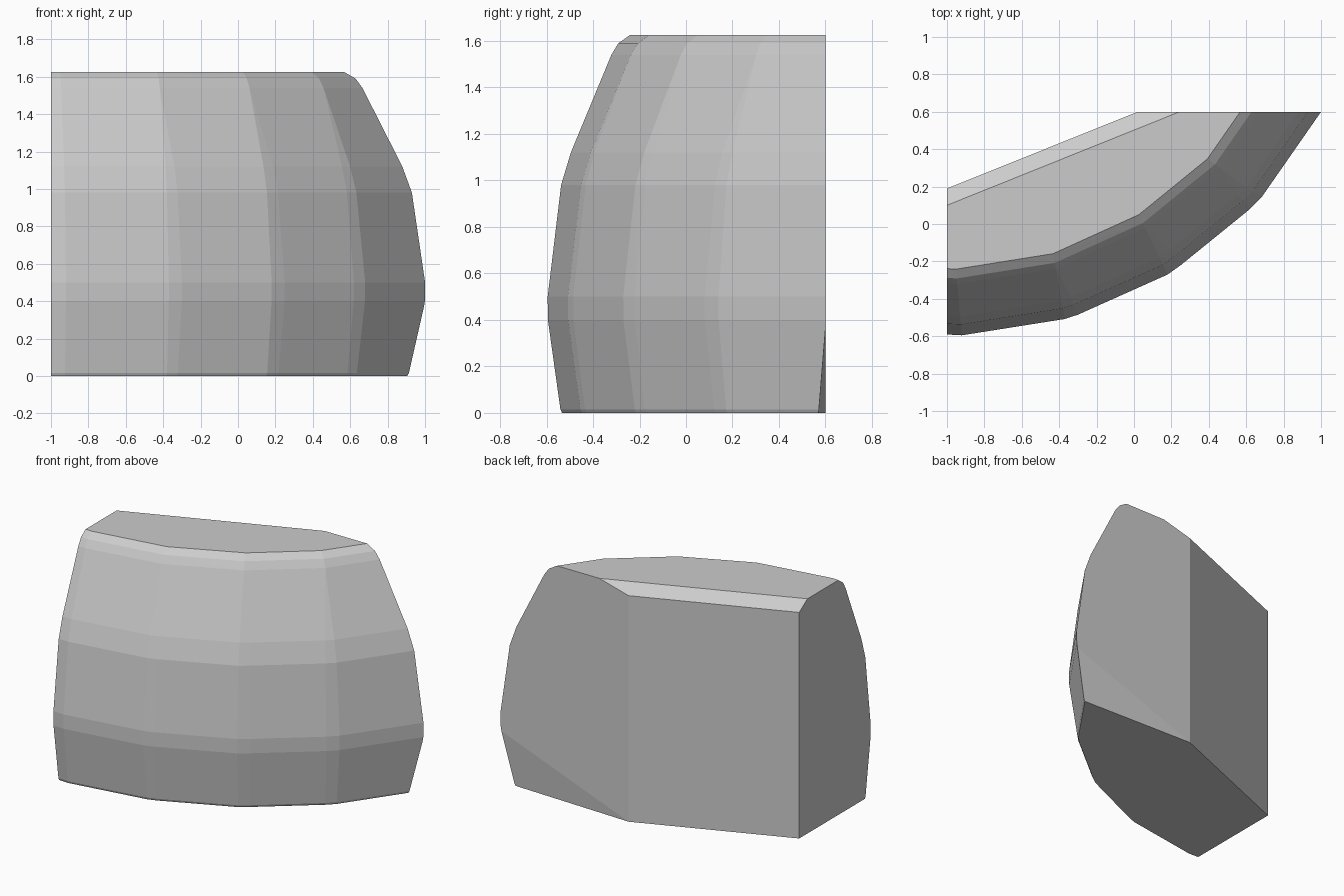
import bpy, bmesh
from mathutils import Vector

if "Cube" in bpy.data.objects:
    bpy.data.objects.remove(bpy.data.objects["Cube"])

# Plan of the curved outer face at its widest (ends run past the cut planes)
PLAN = [(-1.1, -.575), (-.92, -.595), (-.37, -.508), (-.30, -.485),
        (.18, -.27), (.25, -.22), (.62, .08), (.68, .14), (1.07, .70)]
# (height, inward offset) of each facet band
BANDS = [(0, .062), (.015, .055), (.40, .001), (.50, 0), (.98, .058),
         (1.12, .10), (1.54, .275), (1.59, .305), (1.625, .355)]
INSIDE = Vector((-.3, 0, .8))


def rehull(bm):
    """Close the solid again as the convex hull of its vertices."""
    points = [v.co.copy() for v in bm.verts]
    bm.clear()
    for p in points:
        bm.verts.new(p)
    bmesh.ops.remove_doubles(bm, verts=bm.verts[:], dist=.0005)
    res = bmesh.ops.convex_hull(bm, input=bm.verts[:])
    junk = {g for g in res["geom_interior"] + res["geom_unused"]
            if isinstance(g, bmesh.types.BMVert)}
    bmesh.ops.delete(bm, geom=list(junk), context='VERTS')


def cut(bm, a, b, c):
    """Slice with the plane through three points, keeping the inner side."""
    a, b, c = Vector(a), Vector(b), Vector(c)
    n = (b - a).cross(c - a).normalized()
    if n.dot(INSIDE - a) > 0:
        n = -n
    bmesh.ops.bisect_plane(bm, geom=bm.verts[:] + bm.edges[:] + bm.faces[:],
                           dist=1e-5, plane_co=a, plane_no=n, clear_outer=True)
    rehull(bm)


# Stack inset copies of the plan to make the faceted, bulging outer face
bm = bmesh.new()
plan = [Vector(p) for p in PLAN]
last = len(plan) - 1
for z, inset in BANDS:
    for i, p in enumerate(plan):
        t = plan[min(i + 1, last)] - plan[max(i - 1, 0)]
        n = Vector((t.y, -t.x)).normalized()
        q = p - n * inset
        if i == last:
            q += t.normalized() * .35
        bm.verts.new((q.x, q.y, z))
    for x, y in ((-1.2, 1.0), (.5, 1.0), (-1.2, -.58 + inset)):
        bm.verts.new((x, y, z))
rehull(bm)

# Flat broken sides
cut(bm, (-1, 0, 0), (-1, 1, 0), (-1, 0, 1))
cut(bm, (0, .6, 0), (1, .6, 0), (0, .6, 1))
cut(bm, (-1, .19, 0), (.02, .6, 0), (-1, .19, 1))
# Chamfer along the slanted top edge, and the fold low on the back
cut(bm, (-1, .19, 1.565), (.02, .6, 1.565), (-1, .1, 1.625))
cut(bm, (.02, .6, 0), (1, .6, .37), (.92, .57, 0))

bmesh.ops.dissolve_limit(bm, angle_limit=.01, verts=bm.verts[:], edges=bm.edges[:])
bmesh.ops.recalc_face_normals(bm, faces=bm.faces[:])
mesh = bpy.data.meshes.new("rock_chunk")
bm.to_mesh(mesh)
bm.free()
bpy.context.collection.objects.link(bpy.data.objects.new("rock_chunk", mesh))
